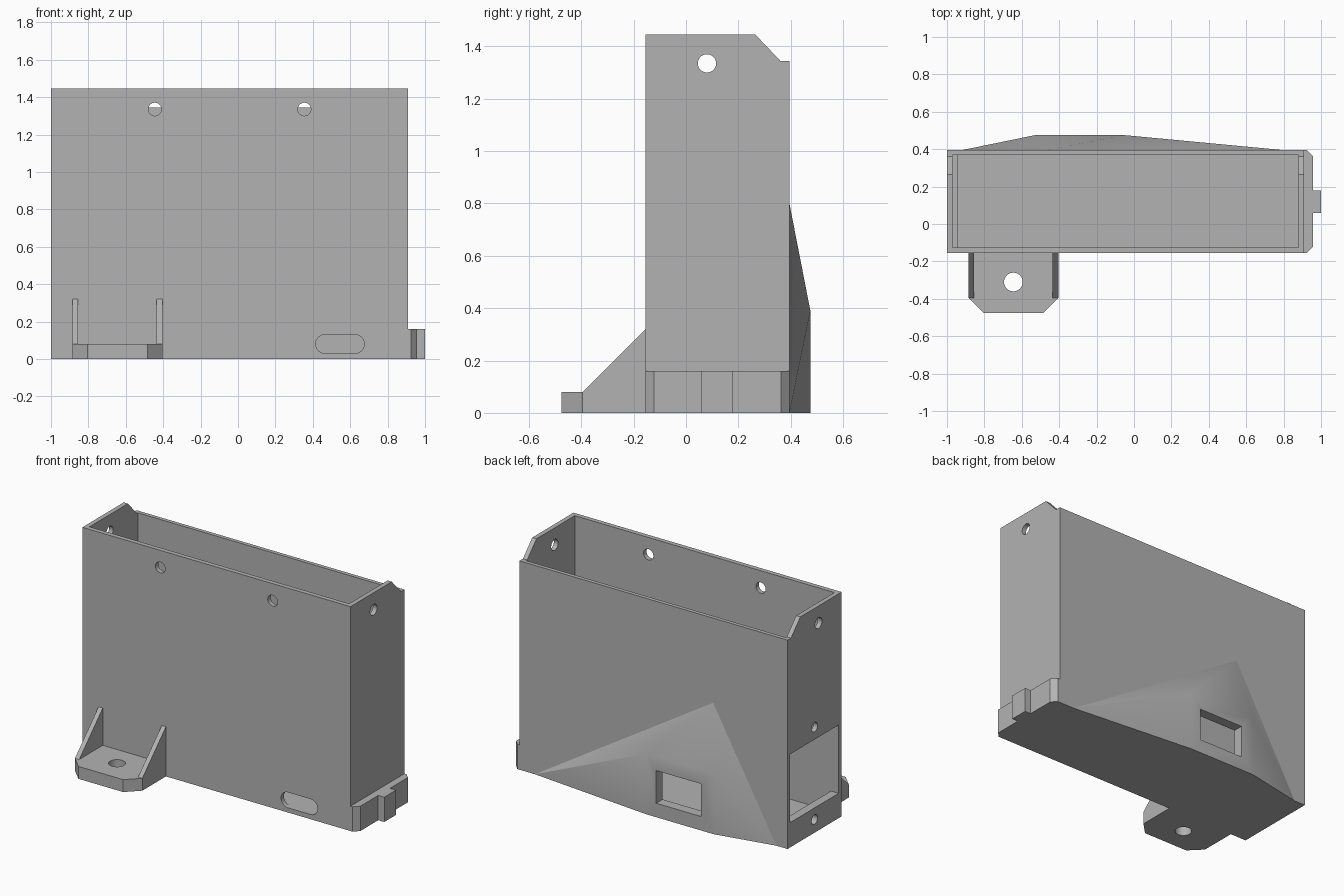
import bpy, bmesh, math
from mathutils import Vector

cube = bpy.data.objects.get("Cube")
if cube:
    bpy.data.objects.remove(cube, do_unlink=True)

GREY = (0.45, 0.45, 0.45, 1)
mat = bpy.data.materials.new("plain grey")
mat.use_nodes = True
mat.diffuse_color = GREY
mat.node_tree.nodes["Principled BSDF"].inputs["Base Color"].default_value = GREY


def finish(name, bm):
    bmesh.ops.recalc_face_normals(bm, faces=bm.faces)
    mesh = bpy.data.meshes.new(name)
    bm.to_mesh(mesh)
    bm.free()
    mesh.materials.append(mat)
    ob = bpy.data.objects.new(name, mesh)
    bpy.context.collection.objects.link(ob)
    return ob


def prism(name, outline, axis, start, end):
    """Extrude a 2D outline along an axis; the outline uses the other two axes in order."""
    def place(p):
        v = list(p)
        v.insert("xyz".index(axis), start)
        return v
    bm = bmesh.new()
    face = bm.faces.new([bm.verts.new(place(p)) for p in outline])
    step = Vector([end - start if a == axis else 0 for a in "xyz"])
    ext = bmesh.ops.extrude_face_region(bm, geom=[face])
    bmesh.ops.translate(bm, vec=step, verts=[g for g in ext["geom"] if isinstance(g, bmesh.types.BMVert)])
    return finish(name, bm)


def box(name, x, y, z):
    return prism(name, [(x[0], y[0]), (x[1], y[0]), (x[1], y[1]), (x[0], y[1])], "z", *z)


def slot(a, b, r, half=0, n=32):
    """Circle outline, stretched into a rounded slot when half is above zero."""
    pts = []
    for i in range(n):
        t = math.tau * (i + 0.5) / n
        pts.append((a + r * math.cos(t) + math.copysign(half, math.cos(t)), b + r * math.sin(t)))
    return pts


def cut(target, cutter):
    cutter.hide_render = True
    mod = target.modifiers.new("cut", "BOOLEAN")
    mod.operation, mod.solver, mod.object = "DIFFERENCE", "EXACT", cutter
    bpy.context.view_layer.objects.active = target
    bpy.ops.object.modifier_apply(modifier=mod.name)
    bpy.data.objects.remove(cutter, do_unlink=True)


# Open-topped case: side profile with a lowered back edge, then hollowed
L, R, F, B = -1.0, 0.91, -0.155, 0.395
T = 0.03
case = prism("case", [(F, 0), (B, 0), (B, 1.345), (0.36, 1.345), (0.265, 1.445), (F, 1.445)], "x", L, R)
inner_y = (F + T, B - T + 0.005)
cut(case, box("cavity", (L + T, R - T), inner_y, (T, 2)))

# Screw holes near the rim, in the front wall and both sides
for x in (-0.445, 0.355):
    cut(case, prism("hole", slot(x, 1.335, 0.035), "y", F - 0.1, F + 0.1))
cut(case, prism("hole", slot(0.08, 1.335, 0.035), "x", -2, 2))

# Cable slot in the front wall
cut(case, prism("hole", slot(0.545, 0.08, 0.05, 0.08), "y", F - 0.1, F + 0.1))

# Side window with an inner sill and a screw hole above
cut(case, box("window", (L - 0.1, L + 0.1), inner_y, (0.16, 0.60)))
cut(case, prism("hole", slot(0.12, 0.68, 0.03), "x", L - 0.1, L + 0.1))
sill = box("window_sill", (L + T - 0.005, L + 0.055), (F + T - 0.005, B - T + 0.01), (T - 0.005, 0.16))
for part in (case, sill):
    cut(part, prism("hole", slot(0.12, 0.085, 0.03), "x", L - 0.1, L + 0.1))

# Faceted bulge on the back, hollow behind its window
bm = bmesh.new()
rim = [(-0.92, 0), (0.8, 0), (-0.47, 0.8)]
crest = [(-0.53, 0), (-0.05, 0), (-0.05, 0.39), (-0.53, 0.39)]
for pts, depths in ((rim, (0.375, B)), (crest, (0.475,))):
    for x, z in pts:
        for y in depths:
            bm.verts.new((x, y, z))
hull = bmesh.ops.convex_hull(bm, input=bm.verts)
bmesh.ops.delete(bm, geom=[v for v in bm.verts if not v.link_faces], context="VERTS")
bulge = finish("back_bulge", bm)
for part in (case, bulge):
    cut(part, box("pocket", (-0.49, -0.07), (0.3, 0.41), (0.05, 0.34)))
cut(bulge, box("window", (-0.44, -0.12), (0.3, 0.6), (0.09, 0.30)))

# Stepped plug on the left side
plug = prism("side_plug", [
    (R - 0.01, F), (0.925, F), (0.957, -0.122), (0.957, 0.06), (1, 0.06), (1, 0.18),
    (0.957, 0.18), (0.957, 0.362), (0.925, B), (R - 0.01, B)], "z", 0, 0.16)

# Mounting foot with a bolt hole and two gussets
MID, HALF = -0.645, 0.24
foot = prism("mounting_foot", [
    (MID - HALF, F + 0.01), (MID - HALF, -0.395), (MID - 0.16, -0.475),
    (MID + 0.16, -0.475), (MID + HALF, -0.395), (MID + HALF, F + 0.01)], "z", 0, 0.08)
cut(foot, prism("hole", slot(MID, -0.31, 0.05), "z", -0.1, 0.2))
gussets = []
for name, side in (("right_gusset", -1), ("left_gusset", 1)):
    gussets.append(prism(name, [(F + 0.01, 0.075), (-0.395, 0.075), (-0.395, 0.08), (F, 0.32), (F + 0.01, 0.32)],
                         "x", MID + side * HALF, MID + side * (HALF - 0.03)))

# Smooth the round holes, keep every edge crisp
bpy.ops.object.select_all(action="DESELECT")
for ob in (case, sill, bulge, plug, foot, *gussets):
    ob.select_set(True)
bpy.context.view_layer.objects.active = case
bpy.ops.object.shade_smooth_by_angle(angle=math.radians(25))
